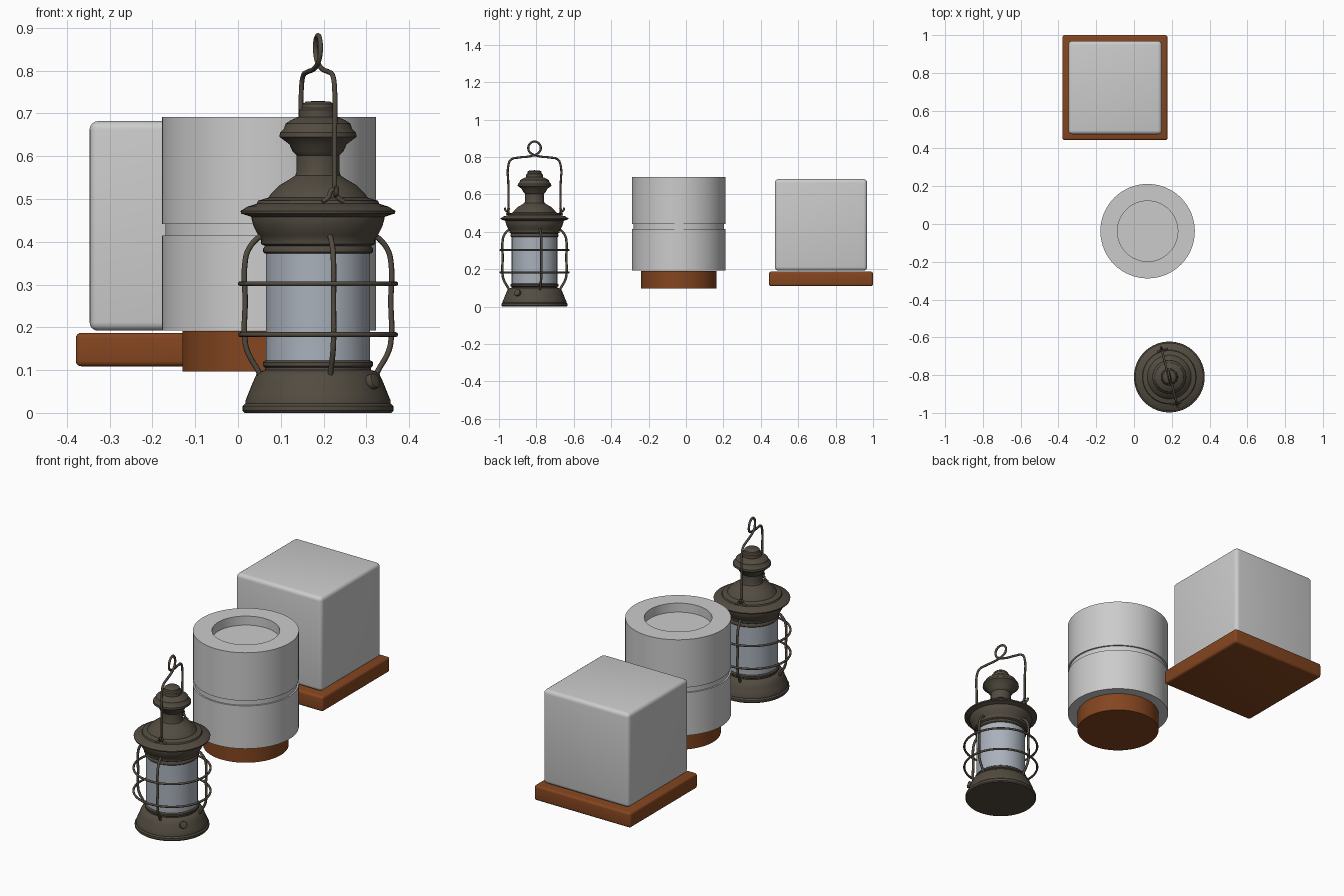
import bpy, bmesh
from math import sin, cos, pi, radians
from mathutils import Vector, Matrix

if "Cube" in bpy.data.objects:
    bpy.data.objects.remove(bpy.data.objects["Cube"])


def material(name, rgb):
    m = bpy.data.materials.new(name)
    m.diffuse_color = (*rgb, 1)
    m.use_nodes = True
    m.node_tree.nodes["Principled BSDF"].inputs["Base Color"].default_value = m.diffuse_color
    return m


WOOD = material("wood", (0.23, 0.06, 0.014))
METAL = material("dark_metal", (0.085, 0.071, 0.052))
GLASS = material("glass", (0.40, 0.44, 0.50))


def finish(obj, mat=None, angle=35):
    if mat:
        obj.data.materials.append(mat)
    bpy.ops.object.select_all(action='DESELECT')
    obj.select_set(True)
    bpy.context.view_layer.objects.active = obj
    bpy.ops.object.shade_smooth_by_angle(angle=radians(angle))
    return obj


def lathe(name, profile, centre, mat=None, steps=64):
    """Revolve (radius, z) points about a vertical axis, listed bottom to top."""
    bm = bmesh.new()
    verts = [bm.verts.new((r, 0, z)) for r, z in profile]
    edges = [bm.edges.new(p) for p in zip(verts, verts[1:])]
    bmesh.ops.spin(bm, geom=verts + edges, cent=(0, 0, 0), axis=(0, 0, 1),
                   angle=2 * pi, steps=steps)
    bmesh.ops.remove_doubles(bm, verts=bm.verts, dist=1e-5)
    bmesh.ops.recalc_face_normals(bm, faces=bm.faces)
    mesh = bpy.data.meshes.new(name)
    bm.to_mesh(mesh)
    bm.free()
    obj = bpy.data.objects.new(name, mesh)
    bpy.context.collection.objects.link(obj)
    obj.location = centre
    return finish(obj, mat)


def rounded_box(name, lo, hi, bevel, mat=None):
    lo, hi = Vector(lo), Vector(hi)
    bpy.ops.mesh.primitive_cube_add(size=1, location=(lo + hi) / 2)
    obj = bpy.context.object
    obj.name = name
    obj.data.transform(Matrix.Diagonal((*(hi - lo), 1)))
    mod = obj.modifiers.new("round", 'BEVEL')
    mod.width, mod.segments = bevel, 4
    bpy.ops.object.modifier_apply(modifier="round")
    return finish(obj, mat)


def wire(name, points, radius, smooth=True):
    """Round wire through lantern-local points."""
    cu = bpy.data.curves.new(name, 'CURVE')
    cu.dimensions = '3D'
    cu.bevel_depth, cu.bevel_resolution, cu.resolution_u = radius, 2, 5
    cu.use_fill_caps = True
    sp = cu.splines.new('BEZIER')
    sp.bezier_points.add(len(points) - 1)
    for bp, p in zip(sp.bezier_points, points):
        bp.co = p
        bp.handle_left_type = bp.handle_right_type = 'AUTO'
    obj = bpy.data.objects.new(name, cu)
    bpy.context.collection.objects.link(obj)
    obj.location = LANTERN
    bpy.ops.object.select_all(action='DESELECT')
    obj.select_set(True)
    bpy.context.view_layer.objects.active = obj
    bpy.ops.object.convert(target='MESH')
    return finish(bpy.context.object, METAL, 60)


# Square block on its wooden plinth
rounded_box("square_block", (-0.347, 0.475, 0.192), (0.147, 0.969, 0.682), 0.02)
rounded_box("square_plinth", (-0.379, 0.444, 0.109), (0.177, 1.0, 0.187), 0.012, WOOD)

# Round block with a groove and a recessed top, on its wooden foot
DRUM = (0.072, -0.038, 0)
lathe("round_block", [(0, 0.192), (0.25, 0.192), (0.25, 0.415), (0.242, 0.415),
                      (0.242, 0.442), (0.25, 0.442), (0.25, 0.692), (0.16, 0.692),
                      (0.16, 0.645), (0, 0.645)], DRUM)
lathe("round_foot", [(0, 0.097), (0.202, 0.097), (0.202, 0.191), (0, 0.191)], DRUM, WOOD)

# Lantern: base, glass, hood with chimney
LANTERN = (0.187, -0.81, 0)
lathe("lantern_base", [(0, 0), (0.172, 0), (0.176, 0.005), (0.176, 0.016), (0.170, 0.022),
                       (0.170, 0.028), (0.163, 0.045), (0.153, 0.07), (0.144, 0.09),
                       (0.135, 0.097), (0.124, 0.10), (0.124, 0.106), (0.129, 0.110),
                       (0.129, 0.118), (0.123, 0.123), (0, 0.123)], LANTERN, METAL)
lathe("lantern_glass", [(0.122, 0.115), (0.122, 0.38)], LANTERN, GLASS)
lathe("lantern_hood", [(0, 0.372), (0.124, 0.372), (0.128, 0.376), (0.128, 0.384),
                       (0.124, 0.39), (0.133, 0.395), (0.133, 0.405), (0.140, 0.415),
                       (0.150, 0.435), (0.155, 0.452), (0.155, 0.458), (0.180, 0.466),
                       (0.181, 0.472), (0.165, 0.482), (0.143, 0.489), (0.140, 0.496),
                       (0.116, 0.503), (0.110, 0.512), (0.090, 0.532), (0.068, 0.545),
                       (0.053, 0.555), (0.050, 0.565), (0.050, 0.602), (0.060, 0.612),
                       (0.067, 0.628), (0.090, 0.645), (0.089, 0.655), (0.080, 0.664),
                       (0.076, 0.676), (0.064, 0.684), (0.045, 0.692), (0.044, 0.708),
                       (0.038, 0.713), (0.036, 0.722), (0.028, 0.728), (0, 0.729)],
      LANTERN, METAL)

# Cage: two rings and four bent wires
for i, z in enumerate((0.183, 0.302)):
    bpy.ops.mesh.primitive_torus_add(major_radius=0.182, minor_radius=0.0055,
                                     major_segments=64, minor_segments=8,
                                     location=(LANTERN[0], LANTERN[1], z))
    bpy.context.object.name = f"cage_ring_{i + 1}"
    finish(bpy.context.object, METAL, 60)

TURN = radians(12)
cage_profile = [(0.132, 0.075), (0.143, 0.098), (0.167, 0.14), (0.174, 0.165), (0.174, 0.26),
                (0.174, 0.355), (0.167, 0.38), (0.148, 0.405), (0.132, 0.416)]
for i in range(4):
    a = TURN + i * pi / 2
    wire(f"cage_wire_{i + 1}", [(r * cos(a), r * sin(a), z) for r, z in cage_profile], 0.0065)

# Carrying handle with a twisted loop, in a plane turned like the cage
BAIL = radians(-76)
radial = Vector((cos(BAIL), sin(BAIL), 0))
tangent = Vector((-sin(BAIL), cos(BAIL), 0))


def on_bail(u, z, t=0):
    return radial * u + tangent * t + Vector((0, 0, z))


arm = [(0.165, 0.528), (0.158, 0.512), (0.147, 0.512), (0.145, 0.54), (0.145, 0.65),
       (0.145, 0.755), (0.130, 0.786), (0.085, 0.797), (0.03, 0.803)]
loop = [(0.034 * sin(radians(d)), 0.848 - 0.034 * cos(radians(d))) for d in range(30, 331, 30)]
path = [on_bail(-u, z, -0.004) for u, z in arm]
path += [on_bail(u, z, -0.004 + 0.008 * i / 10) for i, (u, z) in enumerate(loop)]
path += [on_bail(u, z, 0.004) for u, z in reversed(arm)]
wire("handle", path, 0.0058)

# Small eyelets on the brim that hold the handle
for side in (-1, 1):
    pts = [(-0.026, 0.494), (-0.012, 0.503), (0, 0.522), (0.012, 0.503), (0.026, 0.494)]
    wire("handle_eyelet", [on_bail(side * 0.145, z, t) for t, z in pts], 0.0055)

# Filler cap on the base
a = radians(-35)
axis = Vector((cos(a), sin(a), 0.35)).normalized()
bpy.ops.mesh.primitive_cylinder_add(
    vertices=24, radius=0.018, depth=0.026,
    location=Vector(LANTERN) + Vector((0.153 * cos(a), 0.153 * sin(a), 0.072)),
    rotation=axis.to_track_quat('Z', 'Y').to_euler())
cap = bpy.context.object
cap.name = "filler_cap"
mod = cap.modifiers.new("round", 'BEVEL')
mod.width, mod.segments = 0.004, 2
bpy.ops.object.modifier_apply(modifier="round")
finish(cap, METAL)
